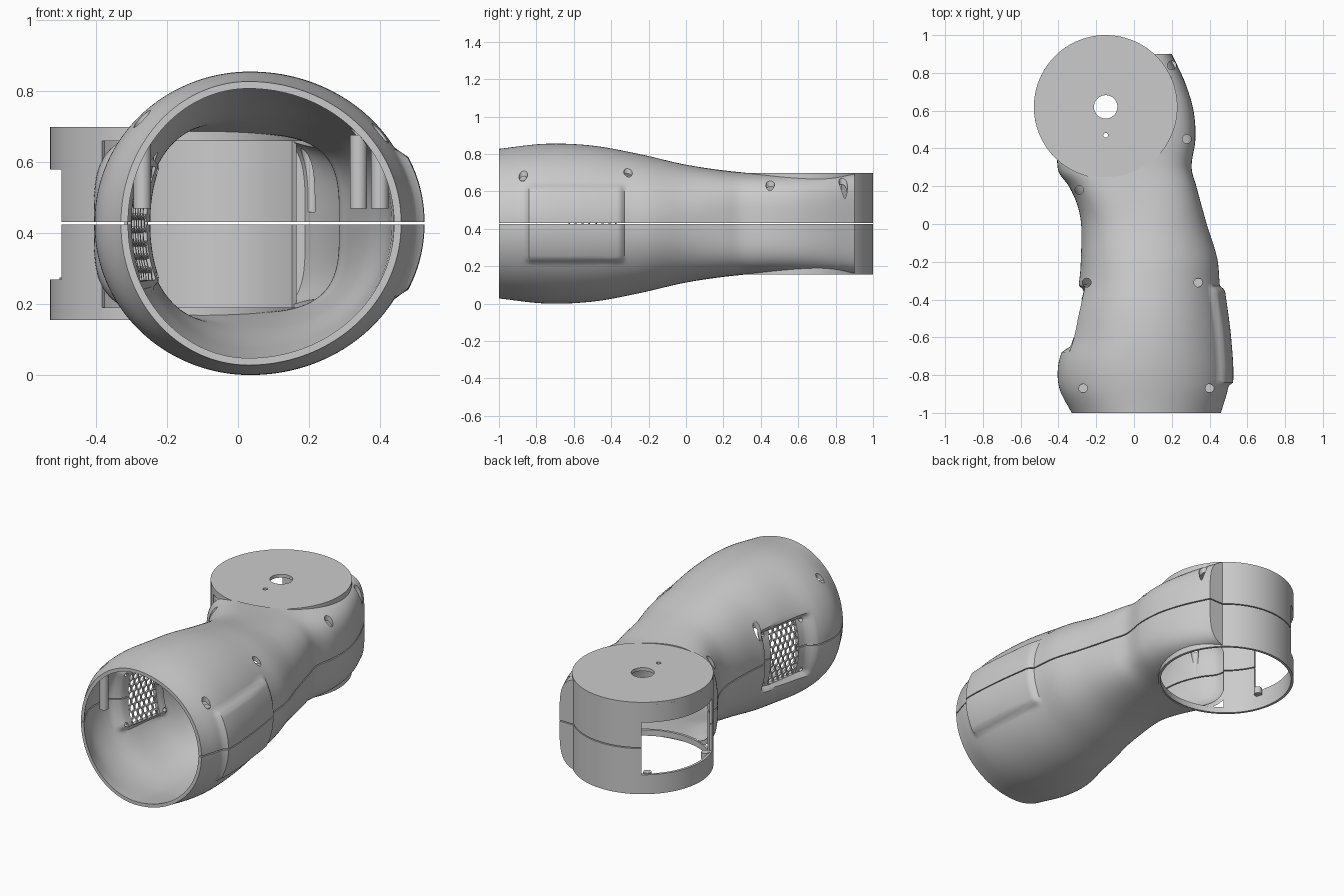
import bpy, bmesh
from math import sin, cos, pi, radians, sqrt
from mathutils import Vector, Matrix
from mathutils.bvhtree import BVHTree

if "Cube" in bpy.data.objects:
    bpy.data.objects.remove(bpy.data.objects["Cube"])

ZC, GAP, WALL = 0.428, 0.003, 0.02          # split plane, seam half-width, wall
HX, HY, HR = -0.15, 0.62, 0.38              # round joint housing

# Body cross-section tracks along y: left edge, right edge, crown, half height, squareness
LEFT = [(-1, -.33), (-.87, -.395), (-.74, -.40), (-.6, -.355), (-.45, -.325), (-.3, -.29), (-.15, -.28),
        (0, -.28), (.1, -.30), (.2, -.345), (.28, -.40), (.4, -.40), (.9, -.30)]
RIGHT = [(-1, .46), (-.85, .50), (-.6, .49), (-.33, .455), (-.18, .44), (0, .385), (.2, .33),
         (.3, .305), (.45, .325), (.6, .315), (.75, .27), (.9, .20)]
CROWN = [(-1, .03), (0, .03), (.3, -.05), (.9, 0)]
HALF = [(-1, .40), (-.75, .427), (-.5, .417), (-.25, .372), (0, .315), (.25, .279), (.4, .271), (.9, .271)]
POWER = [(-1, 2), (-.3, 2.1), (0, 2.4), (.3, 3.5), (.9, 4)]


def track(tab, y):
    i = max(0, min(len(tab) - 2, sum(p[0] <= y for p in tab) - 1))

    def slope(j):
        a, b = tab[max(j - 1, 0)], tab[min(j + 1, len(tab) - 1)]
        return (b[1] - a[1]) / (b[0] - a[0])
    (y0, v0), (y1, v1) = tab[i], tab[i + 1]
    d = y1 - y0
    t = (y - y0) / d
    return (v0 * (2*t**3 - 3*t*t + 1) + v1 * (3*t*t - 2*t**3)
            + d * (slope(i) * (t**3 - 2*t*t + t) + slope(i + 1) * (t**3 - t*t)))


def mask(y, z, yc, hy, hz, w):
    def s(v):
        v = max(0, min(1, v / w))
        return v * v * (3 - 2 * v)
    return s(hy - abs(y - yc)) * s(hz - abs(z - ZC))


def skin(y, phi, t, k=1):
    cx, h, n = track(CROWN, y), track(HALF, y) - t, track(POWER, y)
    c, s = cos(phi), sin(phi)
    a = (track(RIGHT, y) - cx if c > 0 else cx - track(LEFT, y)) - t
    r = k / (abs(c)**n + abs(s)**n)**(1 / n)
    x, z = cx + a * r * c, ZC + GAP + (h - GAP) * r * s
    if c > 0:
        x += .024 * mask(y, z, -.595, .265, .21, .02)    # raised side pad
    else:
        x += .035 * mask(y, z, -.5, .18, .19, .035)      # vent recess
    return (x, y, z)


def make(name, bm, smooth=True):
    bmesh.ops.recalc_face_normals(bm, faces=bm.faces)
    me = bpy.data.meshes.new(name)
    bm.to_mesh(me)
    bm.free()
    ob = bpy.data.objects.new(name, me)
    bpy.context.collection.objects.link(ob)
    if smooth:
        shade(ob)
    return ob


def activate(ob):
    bpy.ops.object.select_all(action='DESELECT')
    ob.select_set(True)
    bpy.context.view_layer.objects.active = ob


def shade(ob):
    activate(ob)
    bpy.ops.object.shade_smooth_by_angle(angle=radians(35))


def cut(ob, bm):
    cutter = make("cutter", bm, False)
    cutter.hide_render = True
    before = ob.data.copy()
    activate(ob)
    m = ob.modifiers.new("cut", 'BOOLEAN')
    m.operation, m.solver, m.object = 'DIFFERENCE', 'EXACT', cutter
    bpy.ops.object.modifier_apply(modifier=m.name)
    if len(ob.data.polygons) < .4 * len(before.polygons):
        ob.data = before
    bpy.data.objects.remove(cutter)


def rod(bm, p, q, r, seg=24):
    p, q = Vector(p), Vector(q)
    mat = Matrix.Translation((p + q) / 2) @ (q - p).to_track_quat('Z', 'Y').to_matrix().to_4x4()
    bmesh.ops.create_cone(bm, cap_ends=True, segments=seg, radius1=r, radius2=r,
                          depth=(q - p).length, matrix=mat)


# Upper half of the hollow body
NR, NC = 130, 84
bm = bmesh.new()
grids = []
for t, yend in ((0, .9), (WALL, .88)):
    rows = [(-1 + (yend + 1) * i / NR, 1) for i in range(NR + 1)] + [(yend, .3)]
    grids.append([[bm.verts.new(skin(y, pi * j / NC, t, k)) for j in range(NC + 1)] for y, k in rows])
out, inn = grids
for i in range(NR + 1):
    for j in range(NC):
        for g in grids:
            bm.faces.new((g[i][j], g[i][j + 1], g[i + 1][j + 1], g[i + 1][j]))
    for j in (0, NC):
        bm.faces.new((out[i][j], out[i + 1][j], inn[i + 1][j], inn[i][j]))
for i in (0, NR + 1):
    for j in range(NC):
        bm.faces.new((out[i][j], out[i][j + 1], inn[i][j + 1], inn[i][j]))
bvh = BVHTree.FromBMesh(bm)
upper = make("body_upper", bm, False)

# Bore where the round housing meets the body
bm = bmesh.new()
rod(bm, (HX, HY, -1), (HX, HY, 2), .372, 120)
cut(upper, bm)


def groove(bm, pts, side):
    line = []
    for a, b in zip(pts, pts[1:]):
        a, b = Vector(a), Vector(b)
        n = max(1, int((b - a).length / .014))
        line += [a.lerp(b, i / n) for i in range(n)]
    line.append(Vector(pts[-1]))
    for _ in range(4):
        line = [line[0]] + [(line[i-1] + 2*line[i] + line[i+1]) / 4 for i in range(1, len(line) - 1)] + [line[-1]]
    path = []
    for u, v in line:
        org, d = ((5, u, v), (-1, 0, 0)) if side else ((u, v, 5), (0, 0, -1))
        hit, nor, _, _ = bvh.ray_cast(Vector(org), Vector(d))
        if hit:
            path.append((hit, nor))
    rings = []
    for i, (p, n) in enumerate(path):
        tan = (path[min(i+1, len(path)-1)][0] - path[max(i-1, 0)][0]).normalized()
        s = tan.cross(n).normalized()
        n = s.cross(tan)
        rings.append([bm.verts.new(p + .0065 * (s * cos(k*pi/3 + .2) + n * sin(k*pi/3 + .2))) for k in range(6)])
    for a, b in zip(rings, rings[1:]):
        for k in range(6):
            bm.faces.new((a[k], a[(k+1) % 6], b[(k+1) % 6], b[k]))
    bm.faces.new(rings[0])
    bm.faces.new(rings[-1])


# Panel seams: first two drawn from above, the others from the right side
for pts, side in (
        ([(.25, .22), (.1, -.09), (-.09, -.44)], 0),
        ([(-.26, -.18), (-.2, -.22), (-.1, -.46), (.05, -.8), (.1, -.9), (.14, -.915), (.35, -.88),
          (.40, -.82), (.415, -.7)], 0),
        ([(-.86, .44), (-.85, .58), (-.8, .625), (-.6, .65), (-.1, .665), (.2, .63), (.29, .58), (.31, .44)], 1),
        ([(-.33, .44), (-.34, .59), (-.37, .632)], 1),
        ([(.475, .44), (.47, .48), (.42, .55), (.3, .62), (.18, .65)], 1)):
    bm = bmesh.new()
    groove(bm, pts, side)
    cut(upper, bm)

# Vent opening with its fastener holes
bm = bmesh.new()
bmesh.ops.create_cube(bm, size=1, matrix=Matrix.Translation((-.35, -.5, .444)) @ Matrix.Diagonal((.5, .2, .288, 1)))
for y in (-.635, -.365):
    rod(bm, (-.6, y, .575), (-.1, y, .575), .011, 12)
cut(upper, bm)

# Lower half mirrors the upper one
lower = bpy.data.objects.new("body_lower", upper.data.copy())
bpy.context.collection.objects.link(lower)
lower.data.transform(Matrix.Translation((0, 0, 2 * ZC)) @ Matrix.Diagonal((1, 1, -1, 1)))
lower.data.flip_normals()

# Screw holes in the top half
bm = bmesh.new()
for x, y in ((.2, .84), (.28, .45), (-.29, .18), (-.25, -.31), (.34, -.31), (-.27, -.87), (.40, -.87)):
    rod(bm, (x, y, .46), (x, y, 1), .023)
cut(upper, bm)
shade(upper)
shade(lower)

# Screw posts hanging inside
bm = bmesh.new()
for x, y in ((.34, -.31), (-.27, -.87), (.40, -.87)):
    top = bvh.ray_cast(Vector((x, y, 5)), Vector((0, 0, -1)))[0].z
    rod(bm, (x, y, .47), (x, y, top - .025), .0245)
make("screw_posts", bm)

# Hexagon vent mesh following the side wall
bm = bmesh.new()
W, R = .036, .025
for row in range(-4, 5):
    for col in range(-3, 4):
        cy, cz = -.5 + W * (col + .5 * (row % 2)), ZC + row * 1.5 * R
        ring = []
        for k in (1, .78):
            for i in range(6):
                y = cy + k * W / sqrt(3) * sin(i * pi / 3)
                z = cz + k * R * cos(i * pi / 3)
                hit = bvh.ray_cast(Vector((-5, y, ZC + max(abs(z - ZC), .01))), Vector((1, 0, 0)))[0]
                ring.append(bm.verts.new((hit.x + .006, y, z)))
        for i in range(6):
            j = (i + 1) % 6
            bm.faces.new((ring[i], ring[j], ring[6 + j], ring[6 + i]))
bmesh.ops.remove_doubles(bm, verts=bm.verts, dist=.0005)
vent = make("vent_mesh", bm, False)
sol = vent.modifiers.new("thickness", 'SOLIDIFY')
sol.thickness, sol.offset = .01, 0
vent.location.x = .006


# Round housing wall with side window and an opening toward the body
def arc_wall(bm, a0, a1, z0, z1):
    n = int((a1 - a0) / 2.5)
    rings = []
    for i in range(n + 1):
        a = radians(a0 + (a1 - a0) * i / n)
        rings.append([bm.verts.new((HX + r * cos(a), HY + r * sin(a), z))
                      for r, z in ((.365, z0), (HR, z0), (HR, z1), (.365, z1))])
    for p, q in zip(rings, rings[1:]):
        for k in range(4):
            bm.faces.new((p[k], p[(k+1) % 4], q[(k+1) % 4], q[k]))
    bm.faces.new(rings[0])
    bm.faces.new(rings[-1])


LO, HI = .155, .685
bm = bmesh.new()
for a0, a1, spans in ((34, 124, ((LO, ZC - GAP), (ZC + GAP, HI))),
                      (124, 204, ((LO, .27), (.58, HI))),
                      (204, 232, ((LO, ZC - GAP), (ZC + GAP, HI))),
                      (232, 394, ((LO, .19), (.66, HI)))):
    for z0, z1 in spans:
        arc_wall(bm, a0, a1, z0, z1)
make("housing_wall", bm)

# Small fastening tabs at the window's lower corners
bm = bmesh.new()
for a in (129, 199):
    a = radians(a)
    x, y = HX + .35 * cos(a), HY + .35 * sin(a)
    rod(bm, (x, y, .235), (x, y, .275), .022)
make("window_tabs", bm)

# Housing lid with centre hole and pin hole
bm = bmesh.new()
rod(bm, (HX, HY, .68), (HX, HY, .70), HR, 144)
lid = make("housing_lid", bm, False)
bm = bmesh.new()
rod(bm, (HX, HY, .5), (HX, HY, .9), .062, 48)
rod(bm, (HX, .47, .5), (HX, .47, .9), .013, 16)
cut(lid, bm)
shade(lid)
